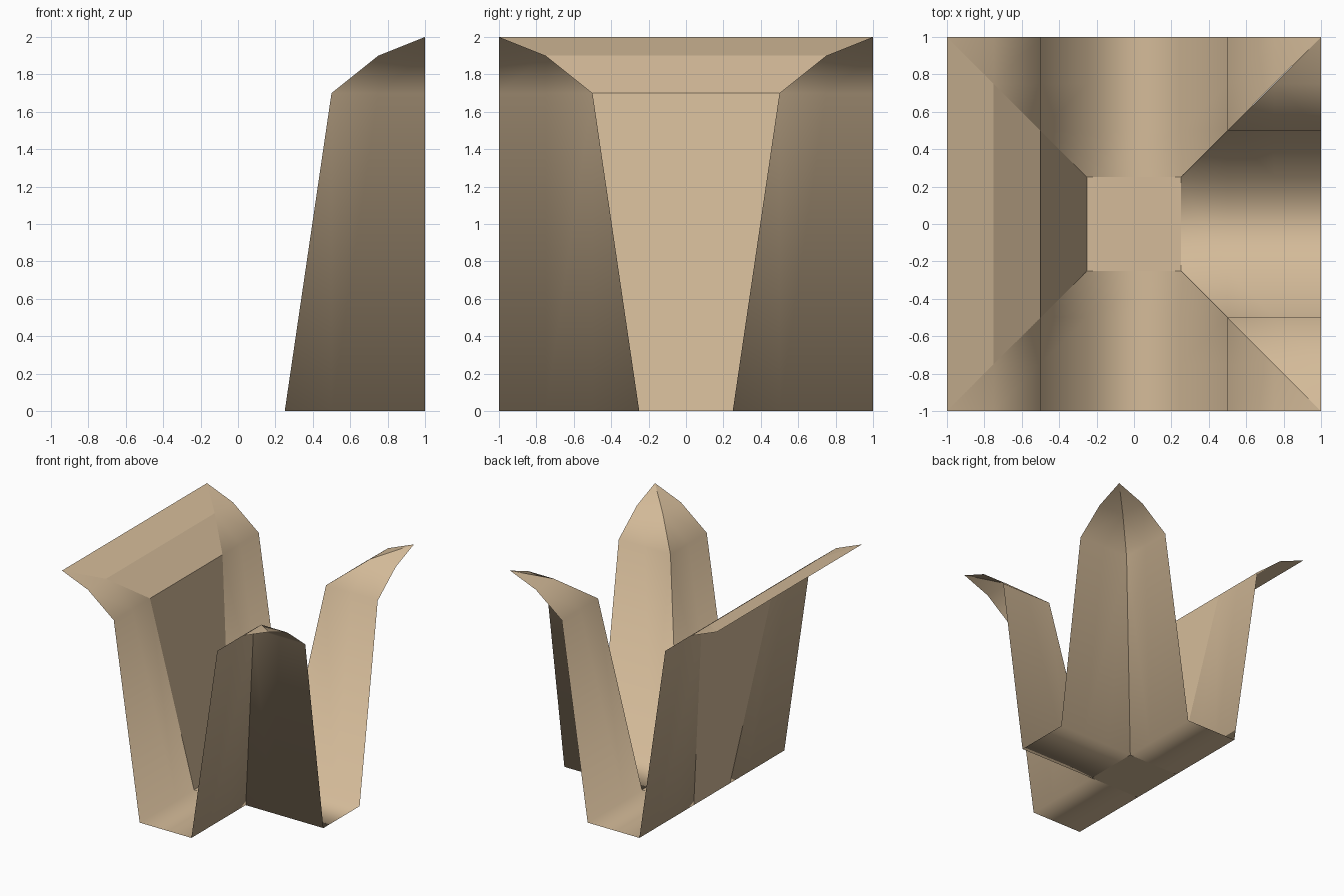
import bpy, math
from mathutils import Matrix, Vector

if "Cube" in bpy.data.objects:
    bpy.data.objects.remove(bpy.data.objects["Cube"])

# T-shaped canyon tile: three channel arms, one closing wall, a centre floor
HEIGHT = {0.25: 0.0, 0.5: 1.7, 0.75: 1.9, 1.0: 2.0}   # bank profile
STEPS = sorted(HEIGHT)

sand = bpy.data.materials.new("sandstone")
sand.diffuse_color = (0.66, 0.497, 0.319, 1)
sand.use_nodes = True
sand.node_tree.nodes["Principled BSDF"].inputs["Base Color"].default_value = sand.diffuse_color


def make(name, verts, faces, angle=0.0, smooth=False):
    rot = Matrix.Rotation(angle, 3, 'Z')
    mesh = bpy.data.meshes.new(name)
    mesh.from_pydata([rot @ Vector(v) for v in verts], [], faces)
    mesh.materials.append(sand)
    mesh.polygons.foreach_set("use_smooth", [smooth] * len(faces))
    mesh.update()
    obj = bpy.data.objects.new(name, mesh)
    bpy.context.collection.objects.link(obj)
    return obj


def arm(name, angle):
    """Channel running out along +y, mitred on the diagonals."""
    verts, faces, rows = [], [], []
    for v in STEPS:
        us = [-s for s in reversed(STEPS) if s <= v] + [s for s in STEPS if s <= v]
        rows.append(list(range(len(verts), len(verts) + len(us))))
        verts += [(u, v, HEIGHT[abs(u)]) for u in us]
    for a, b in zip(rows, rows[1:]):
        faces.append((a[0], b[1], b[0]))              # left mitre triangle
        for i in range(len(a) - 1):
            faces.append((a[i], a[i + 1], b[i + 2], b[i + 1]))
        faces.append((a[-1], b[-1], b[-2]))           # right mitre triangle
    make(name, verts, faces, angle, True)


arm("back_channel", 0)
arm("front_channel", math.pi)
arm("right_channel", -math.pi / 2)

# Closing wall on the left side, flat bands between the diagonals
wall_verts = [(-s, side * s, HEIGHT[s]) for s in STEPS for side in (-1, 1)]
wall_faces = [(2 * i, 2 * i + 1, 2 * i + 3, 2 * i + 2) for i in range(3)]
make("left_wall", wall_verts, wall_faces)

# Flat centre of the floor
c = STEPS[0]
make("centre_floor", [(-c, -c, 0), (c, -c, 0), (c, c, 0), (-c, c, 0)], [(0, 1, 2, 3)])
